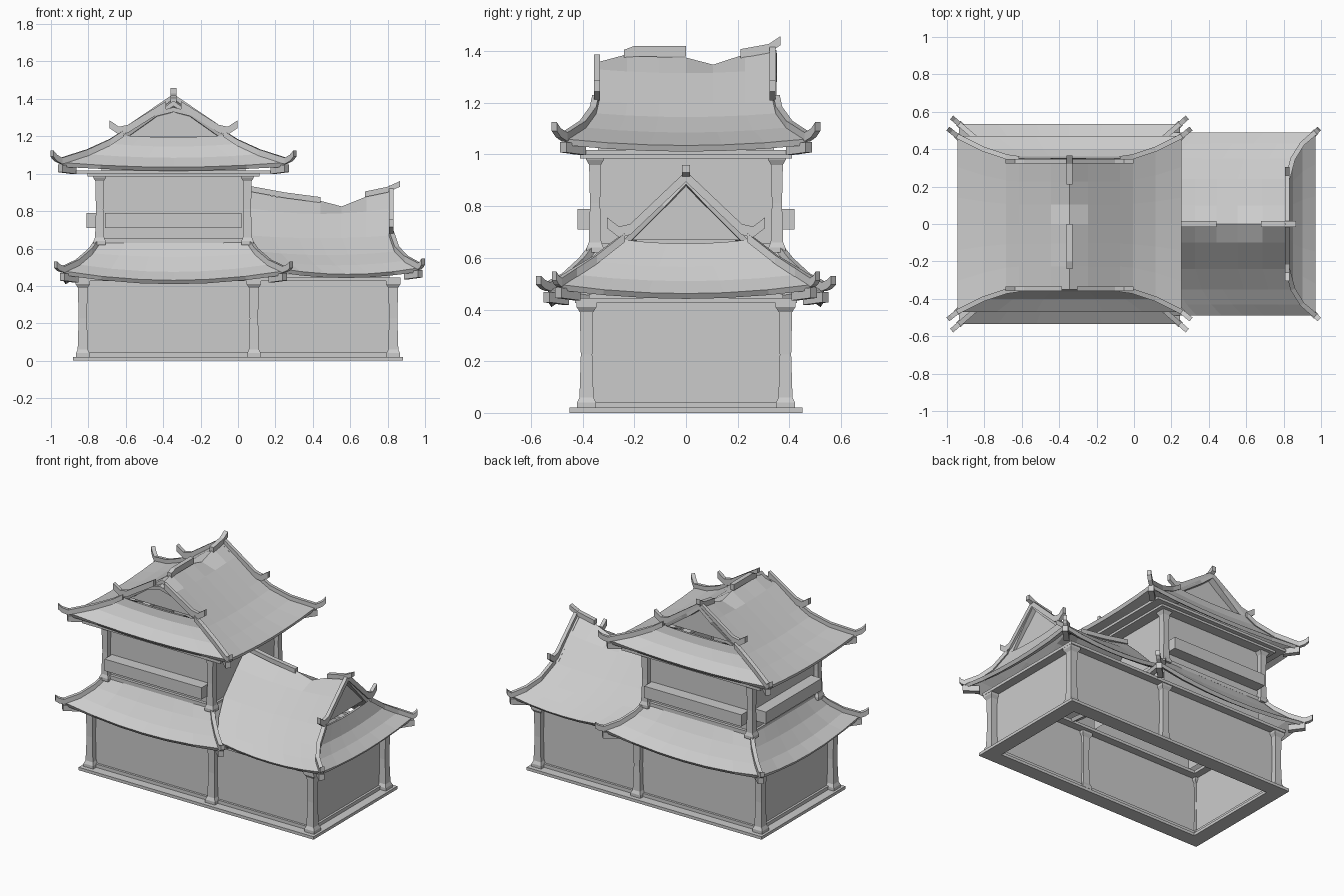
import bpy, bmesh
from mathutils import Vector

if "Cube" in bpy.data.objects:
    bpy.data.objects.remove(bpy.data.objects["Cube"], do_unlink=True)

GREY = (0.6, 0.6, 0.6, 1)
mat = bpy.data.materials.new("plain_grey")
mat.use_nodes = True
mat.diffuse_color = GREY
mat.node_tree.nodes["Principled BSDF"].inputs["Base Color"].default_value = GREY

TX = -0.345          # tower centre
SPLITS = (-1, -0.65, -0.3, 0, 0.3, 0.65, 1)


def finish(name, bm, recalc=True):
    bmesh.ops.remove_doubles(bm, verts=bm.verts, dist=0.0005)
    if recalc:
        bmesh.ops.recalc_face_normals(bm, faces=bm.faces)
    me = bpy.data.meshes.new(name)
    bm.to_mesh(me)
    bm.free()
    me.materials.append(mat)
    ob = bpy.data.objects.new(name, me)
    bpy.context.collection.objects.link(ob)
    return ob


def skin(bm, loops, closed_ends=False):
    """Join successive closed loops of points with quads."""
    rings = [[bm.verts.new(p) for p in loop] for loop in loops]
    n = len(rings[0])
    for a, b in zip(rings, rings[1:]):
        for i in range(n):
            bm.faces.new((a[i], a[(i + 1) % n], b[(i + 1) % n], b[i]))
    if closed_ends:
        bm.faces.new(rings[0][::-1])
        bm.faces.new(rings[-1])


def rect(x, y, hx, hy, z):
    return [(x - hx, y - hy, z), (x + hx, y - hy, z), (x + hx, y + hy, z), (x - hx, y + hy, z)]


def stack(name, x, y, levels, closed=True):
    """Rectangular sections (half x, half y, z) stacked upwards."""
    bm = bmesh.new()
    skin(bm, [rect(x, y, *lv) for lv in levels], closed)
    return finish(name, bm)


def frame(name, x, hx, hy, width, z0, z1):
    bm = bmesh.new()
    outer, inner = (hx, hy), (hx - width, hy - width)
    skin(bm, [rect(x, 0, *s, z) for s, z in
              ((outer, z0), (outer, z1), (inner, z1), (inner, z0), (outer, z0))])
    return finish(name, bm)


def bar(name, points, w, h):
    """Square bar swept along a path, kept upright."""
    pts = [Vector(p) for p in points]
    loops = []
    for i, p in enumerate(pts):
        d = pts[min(i + 1, len(pts) - 1)] - pts[max(i - 1, 0)]
        side = Vector((-d.y, d.x, 0)).normalized() * w / 2
        up = Vector((0, 0, h / 2))
        loops.append([p - side - up, p + side - up, p + side + up, p - side + up])
    bm = bmesh.new()
    skin(bm, loops, True)
    return finish(name, bm)


def roof(name, rows, sides, dents=None):
    """Rows are (x0, x1, half y, centre z, corner lift, sides used below the row)."""
    bm = bmesh.new()

    def strip(row, side):
        x0, x1, hy, z, lift = row
        pts = []
        for i, t in enumerate(SPLITS):
            x, y = (x0 + x1) / 2 + t * (x1 - x0) / 2, t * hy
            p = {"N": (x, hy), "S": (x, -hy), "E": (x1, y), "W": (x0, y)}[side]
            drop = dents.get(i, 0) if dents and row is rows[0] else 0
            pts.append((*p, z + lift * t * t + drop))
        return pts

    for k, (a, b) in enumerate(zip(rows, rows[1:])):
        for s in sides[min(k, len(sides) - 1)]:
            pa, pb = strip(a, s), strip(b, s)
            for i in range(len(SPLITS) - 1):
                quad = [bm.verts.new(p) for p in (pa[i], pa[i + 1], pb[i + 1], pb[i])]
                f = bm.faces.new(quad)
                f.normal_update()
                if f.normal.z < 0:
                    f.normal_flip()
    bmesh.ops.dissolve_degenerate(bm, dist=0.0005, edges=bm.edges)
    ob = finish(name, bm, False)
    mod = ob.modifiers.new("thickness", "SOLIDIFY")
    mod.thickness = 0.025
    return ob


def hips(name, rows, horn, corners):
    """Ridge bars down the roof corners, ending in upturned horns."""
    hx, hy, hz = horn
    for cx, cy in corners:
        path = [(r[1] if cx > 0 else r[0], cy * r[2], r[3] + r[4] + 0.008) for r in rows]
        last = path[-1]
        path.append((last[0] + cx * hx * 0.6, last[1] + cy * hy * 0.6, last[2] + hz * 0.4))
        path.append((last[0] + cx * hx, last[1] + cy * hy, last[2] + hz))
        bar(name, path, 0.026, 0.034)
        # bracket block hanging under each corner
        end = Vector(last)
        bar(name + "_bracket", [end + Vector((-cx * 0.07, -cy * 0.07, -0.05)),
                                end + Vector((cx * 0.005, cy * 0.005, -0.04))], 0.035, 0.04)


def centred(*rows):
    return [(TX - a, TX + a, b, z, l) for a, b, z, l in rows]


# Base, lower walls and posts
frame("base", 0, 0.883, 0.45, 0.1, 0, 0.02)
frame("sill", 0, 0.825, 0.39, 0.03, 0.02, 0.043)
stack("lower_walls", 0, 0, [(0.81, 0.375, 0.02), (0.81, 0.375, 0.46)], False)
frame("lower_wall_plate", 0, 0.87, 0.43, 0.11, 0.425, 0.445)


def post(name, x, y, z0, z1, w):
    stack(name, x, y, [(w * k, w * k, z) for k, z in
          ((1.4, z0), (1.4, z0 + 0.02), (1.05, z0 + 0.04), (0.85, (z0 + z1) / 2),
           (1.0, z1 - 0.04), (1.5, z1 - 0.02), (1.5, z1))])


for sy in (-1, 1):
    for x in (-0.83, 0.085, 0.83):
        post("lower_post", x, sy * 0.385, 0.02, 0.43, 0.026)
    for sx in (-1, 1):
        post("upper_post", TX + sx * 0.395, sy * 0.352, 0.62, 1.0, 0.023)

# Upper storey
stack("upper_walls", TX, 0, [(0.385, 0.34, 0.45), (0.385, 0.34, 1.05)], False)
frame("upper_sill", TX, 0.4, 0.36, 0.04, 0.63, 0.655)
frame("upper_wall_plate", TX, 0.46, 0.41, 0.14, 0.985, 1.005)
frame("upper_eave_frame", TX, 0.52, 0.44, 0.14, 1.0, 1.018)
for sy in (-1, 1):
    stack("long_balcony", TX, sy * 0.38, [(0.365, 0.04, 0.71), (0.365, 0.04, 0.79)])
stack("side_balcony", TX - 0.425, 0, [(0.04, 0.3, 0.71), (0.04, 0.3, 0.79)])

# Skirt roof around the tower
skirt = centred((0.395, 0.35, 0.645, 0), (0.445, 0.405, 0.555, 0.02),
                (0.515, 0.47, 0.475, 0.04), (0.59, 0.535, 0.43, 0.05))
ALL = [(sx, sy) for sx in (-1, 1) for sy in (-1, 1)]
roof("skirt_roof", skirt, ["NSEW"])
hips("skirt_hip", skirt, (0.04, 0.035, 0.025), ALL)

# Tower roof: ridge runs front to back, gables at both ends
top = centred((0, 0.35, 1.375, 0.03), (0.1, 0.35, 1.315, 0.015), (0.27, 0.35, 1.195, 0.01),
              (0.34, 0.36, 1.145, 0.015), (0.46, 0.4, 1.085, 0.02), (0.6, 0.47, 1.035, 0.025))
roof("tower_roof", top, ["EW", "EW", "NSEW"], {0: -0.05, 4: -0.03})
hips("tower_hip", top[2:], (0.05, 0.04, 0.04), ALL)
bar("tower_ridge_front", [(TX, -0.24, 1.385), (TX, -0.2, 1.4), (TX, 0, 1.4)], 0.03, 0.04)
bar("tower_ridge_back", [(TX, 0.21, 1.39), (TX, 0.32, 1.41), (TX, 0.365, 1.44)], 0.03, 0.035)

# Wing roof: ridge runs along x, gable at the outer end
wing = [(0.06, 0.82, 0, 0.855, 0.055), (0.06, 0.82, 0.1, 0.785, 0.03),
        (0.06, 0.82, 0.24, 0.655, 0.015), (0.1, 0.85, 0.35, 0.565, 0.02),
        (0.15, 0.9, 0.43, 0.51, 0.025), (0.2, 0.97, 0.49, 0.462, 0.035)]
roof("wing_roof", wing, ["NS", "NS", "NSE"], {4: -0.035})
hips("wing_hip", wing[2:], (0.02, 0.02, 0.025), [(1, -1), (1, 1)])
bar("wing_ridge_inner", [(0.06, 0, 0.92), (0.25, 0, 0.885), (0.44, 0, 0.86)], 0.03, 0.03)
bar("wing_ridge_outer", [(0.68, 0, 0.89), (0.8, 0, 0.915), (0.865, 0, 0.945)], 0.03, 0.03)


# Gable walls and their sloping edge bars
def gable(name, place, apex, foot, half, gap):
    bm = bmesh.new()
    bm.faces.new([bm.verts.new(place(d, z, -0.025)) for d, z in
                  ((-half, foot), (half, foot), (0, apex))])
    finish(name + "_gable", bm)
    for s in (-1, 1):
        path = [(gap, apex + (foot - apex) * gap / half), (half * 0.9, foot + 0.035),
                (half * 1.08, foot + 0.025), (half * 1.27, foot + 0.06)]
        bar(name + "_gable_edge", [place(s * d, z + 0.005, 0) for d, z in path], 0.024, 0.042)


gable("tower_back", lambda d, z, o: (TX + d, 0.335 + o, z), 1.4, 1.2, 0.27, 0)
gable("tower_front", lambda d, z, o: (TX + d, -0.345 - o, z), 1.39, 1.2, 0.27, 0.04)
gable("wing", lambda d, z, o: (0.82 + o, d, z), 0.91, 0.67, 0.24, 0)
